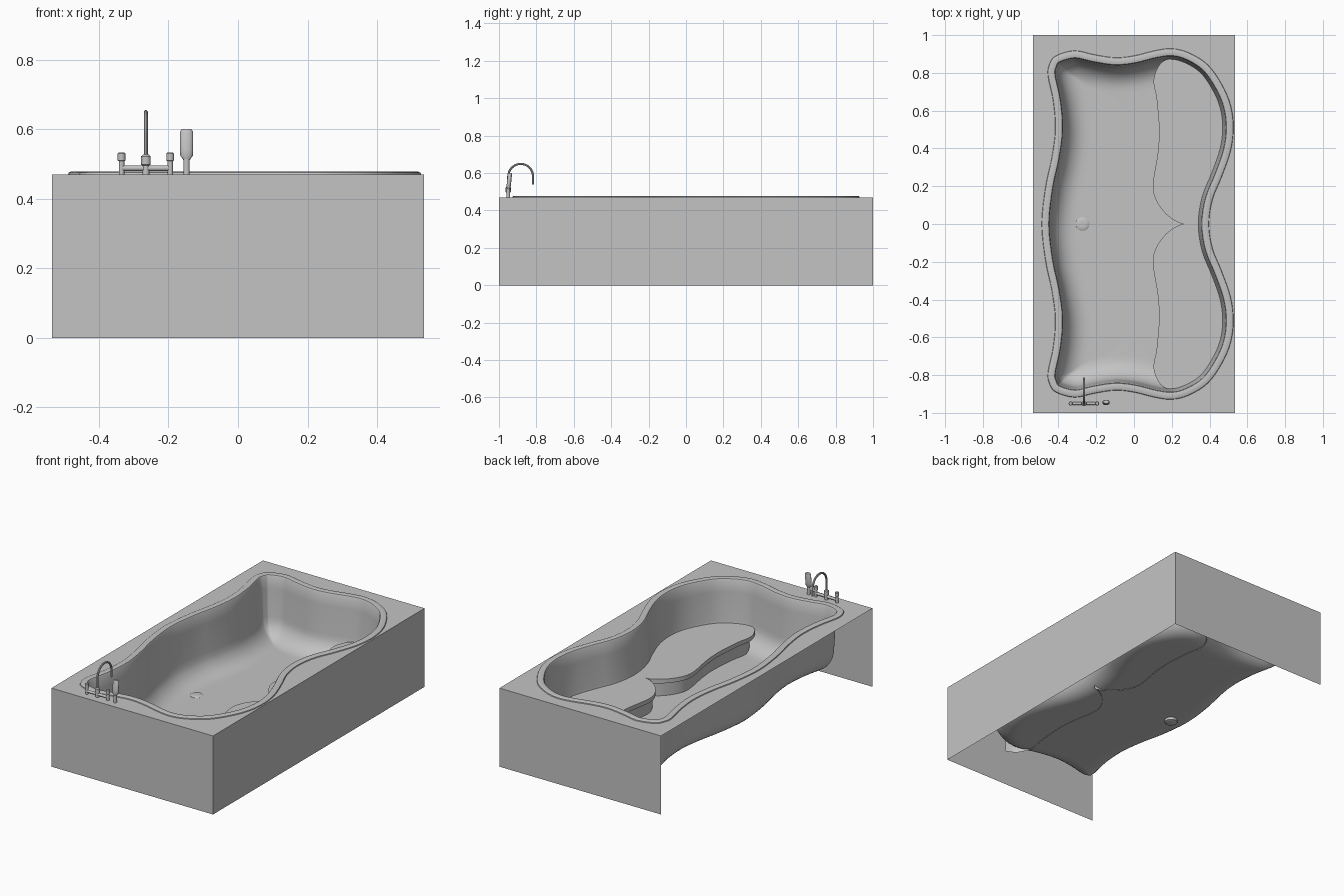
import bpy, bmesh, math
from mathutils import Vector
from mathutils.geometry import intersect_point_line

if "Cube" in bpy.data.objects:
    bpy.data.objects.remove(bpy.data.objects["Cube"])

grey = bpy.data.materials.new("plain_grey")
grey.diffuse_color = (0.55, 0.55, 0.55, 1)
grey.use_nodes = True
grey.node_tree.nodes["Principled BSDF"].inputs["Base Color"].default_value = grey.diffuse_color
DECK, FLOOR, WALL_END = 0.47, 0.115, 0.235


def finish(ob, angle=35):
    ob.data.materials.append(grey)
    bpy.ops.object.select_all(action='DESELECT')
    ob.select_set(True)
    bpy.context.view_layer.objects.active = ob
    bpy.ops.object.shade_smooth_by_angle(angle=math.radians(angle))
    return ob


def from_bmesh(name, bm, fix=True):
    if fix:
        bmesh.ops.recalc_face_normals(bm, faces=bm.faces[:])
    me = bpy.data.meshes.new(name)
    bm.to_mesh(me)
    bm.free()
    ob = bpy.data.objects.new(name, me)
    bpy.context.collection.objects.link(ob)
    return finish(ob)


def smooth_path(pts, closed, n=4):
    """Catmull-Rom curve through 2D points."""
    pts = [Vector(p) for p in pts]
    m = len(pts)
    get = (lambda i: pts[i % m]) if closed else (lambda i: pts[max(0, min(m - 1, i))])
    out = []
    for i in range(m if closed else m - 1):
        a, b, c, d = (get(i + k) for k in (-1, 0, 1, 2))
        for s in range(n):
            t = s / n
            out.append(0.5 * (2 * b + (c - a) * t + (2 * a - 5 * b + 4 * c - d) * t * t
                              + (3 * b - a - 3 * c + d) * t ** 3))
    if not closed:
        out.append(pts[-1])
    return out


def loft(bm, rings, closed):
    rows = [[bm.verts.new(p) for p in r] for r in rings]
    for r0, r1 in zip(rows, rows[1:]):
        n = len(r0)
        for i in range(n if closed else n - 1):
            j = (i + 1) % n
            bm.faces.new((r0[i], r0[j], r1[j], r1[i]))
    return rows


def lathe(name, loc, profile, sides=20, flat=1.0, tilt=0.0, axis='Z'):
    """Turned part from (radius, height) pairs."""
    bm = bmesh.new()
    ang = [2 * math.pi * i / sides for i in range(sides)]
    rows = loft(bm, [[(r * math.cos(a), r * flat * math.sin(a), z) for a in ang]
                     for r, z in profile], True)
    bm.faces.new(rows[0])
    bm.faces.new(rows[-1])
    ob = from_bmesh(name, bm)
    ob.location = loc
    ob.rotation_euler = (tilt, math.pi / 2 if axis == 'X' else 0, 0)
    return ob


# Basin outline: back half, mirrored to the front half
half = [(-.489, 0), (-.468, .2), (-.436, .35), (-.417, .5), (-.428, .65), (-.456, .785),
        (-.448, .845), (-.415, .89), (-.315, .918), (-.21, .897), (-.10, .881), (0, .891),
        (.11, .918), (.2, .929), (.29, .907), (.39, .844), (.463, .743), (.511, .632),
        (.527, .51), (.511, .384), (.463, .246), (.416, .13), (.397, 0)]
outline = smooth_path(half + [(x, -y) for x, y in half[-2:0:-1]], True)
N = len(outline)


def inset(d):
    res = []
    for i, p in enumerate(outline):
        t = (outline[(i + 1) % N] - outline[i - 1]).normalized()
        res.append(p + Vector((t.y, -t.x)) * d)
    return res


# Deck sheet with the basin opening
bm = bmesh.new()
for loop in ([(-.535, -1), (.535, -1), (.535, 1), (-.535, 1)], outline):
    vs = [bm.verts.new((p[0], p[1], DECK)) for p in loop]
    for i in range(len(vs)):
        bm.edges.new((vs[i - 1], vs[i]))
bmesh.ops.triangle_fill(bm, edges=bm.edges[:], use_beauty=True, normal=(0, 0, 1))
from_bmesh("deck", bm)

# Side panels: front, right and back; the left side stays open
bm = bmesh.new()
path = [(-.535, -1), (.535, -1), (.535, 1), (-.535, 1)]
loft(bm, [[(x, y, z) for x, y in path] for z in (0, DECK)], False)
from_bmesh("side_panels", bm, fix=False)

# Basin: rounded rim, steep wall, then a wide fillet into the flat floor
rim = [(0, .469), (.002, .475), (.008, .478), (.030, .478), (.037, .476), (.041, .469),
       (.045, .40), (.055, WALL_END)]
rings = [[(p.x, p.y, z) for p in inset(d)] for d, z in rim]
edge = inset(rim[-1][0])


def floor_height(q):
    d = 1.0
    for i in range(N):
        a, b = edge[i - 1], edge[i]
        c, t = intersect_point_line(q, a, b)
        c = a.lerp(b, min(1, max(0, t)))
        d = min(d, (q - c.to_2d()).length)
    k = 1 - min(1, d / .12)
    return FLOOR + (WALL_END - FLOOR) * (1 - math.sqrt(max(0, 1 - k * k)))


for f in (.012, .035, .07, .11, .16, .22, .29, .37, .47, .6, 1):
    ring = []
    for p in edge:
        q = p.lerp(Vector((0, max(-.6, min(.6, p.y)))), f)
        ring.append((q.x, q.y, floor_height(q)))
    rings.append(ring)
bm = bmesh.new()
loft(bm, rings, True)
bmesh.ops.remove_doubles(bm, verts=bm.verts[:], dist=.0001)
bmesh.ops.dissolve_degenerate(bm, edges=bm.edges[:], dist=.0001)
from_bmesh("basin", bm)

# Two-lobed seat with an overhanging lip
lobe = smooth_path([(.2, .882), (.14, .85), (.104, .765), (.12, .66), (.133, .5), (.125, .37),
                    (.1, .21), (.115, .13), (.167, .055), (.23, .01), (.27, 0)], False)
front = [Vector((p.x, -p.y)) for p in lobe] + lobe[-2::-1]
wall = [p for p in inset(.053) if p.x > .215]
bm = bmesh.new()
rows = loft(bm, [[(p.x + dx, p.y * s, z) for p in front]
                 for dx, s, z in ((0, 1, .22), (0, 1, .195), (.022, .98, .195), (.022, .98, .112))],
            False)
bm.faces.new(rows[0] + [bm.verts.new((p.x, p.y, .22)) for p in wall])
from_bmesh("seat", bm)

# Drain through the floor
lathe("drain", (-.272, 0, .1), [(.026, -.004), (.036, 0), (.036, .016), (.03, .02), (.012, .02)])

# Mixer tap: centre body, cross bar and two handles
TX, TY = -.265, -.95
lathe("tap_body", (TX, TY, DECK), [(.010, 0), (.010, .026), (.014, .028), (.014, .052), (.008, .057)])
lathe("tap_crossbar", (TX - .072, TY, .488), [(.008, 0), (.008, .144)], 16, axis='X')
for side, name in ((-1, "left"), (1, "right")):
    lathe(name + "_handle", (TX + side * .07, TY, DECK),
          [(.008, 0), (.008, .038), (.011, .04), (.011, .06), (.008, .063)])

# Curved spout reaching over the basin
cu = bpy.data.curves.new("spout", 'CURVE')
cu.dimensions, cu.bevel_depth, cu.bevel_resolution, cu.use_fill_caps = '3D', .006, 3, True
pts = [(TX, TY, .52)] + [(TX, TY + .066 - .066 * math.cos(math.pi * i / 16),
                          .583 + .066 * math.sin(math.pi * i / 16)) for i in range(17)]
pts.append((TX, TY + .132, .54))
sp = cu.splines.new('POLY')
sp.points.add(len(pts) - 1)
for point, co in zip(sp.points, pts):
    point.co = (*co, 1)
ob = bpy.data.objects.new("spout", cu)
bpy.context.collection.objects.link(ob)
bpy.ops.object.select_all(action='DESELECT')
ob.select_set(True)
bpy.context.view_layer.objects.active = ob
bpy.ops.object.convert(target='MESH')
finish(bpy.context.view_layer.objects.active)

# Hand shower: slim stem and flared flat head
lathe("shower_stem", (-.148, TY, DECK), [(.009, 0), (.009, .045)])
lathe("shower_head", (-.148, TY, .51), [(.008, 0), (.018, .014), (.019, .03), (.019, .083), (.015, .09)],
      24, flat=.6, tilt=-.1)
